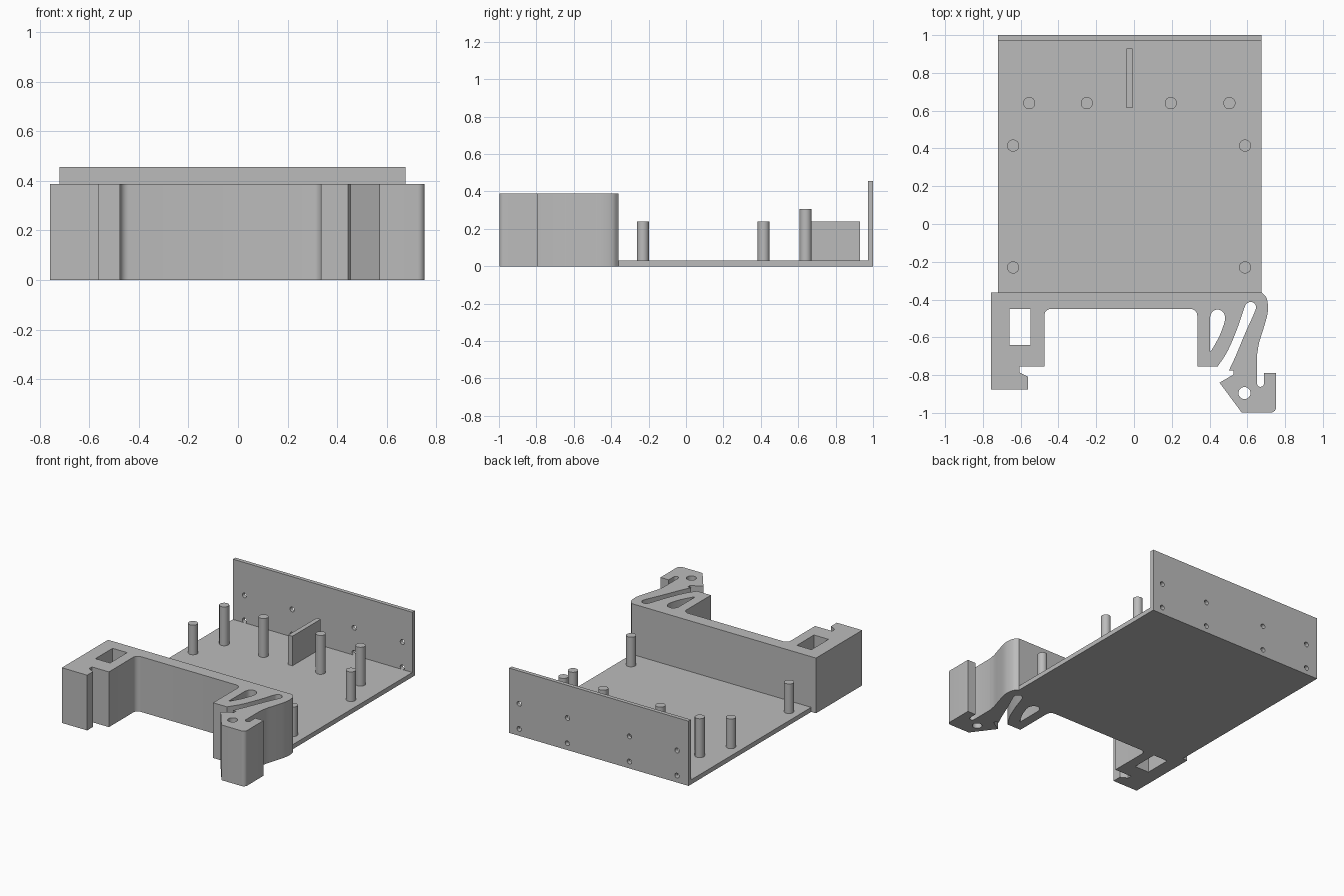
import bpy, math
from mathutils import Vector

cube = bpy.data.objects.get("Cube")
if cube:
    bpy.data.objects.remove(cube, do_unlink=True)

grey = bpy.data.materials.new("plain grey")
grey.use_nodes = True
grey.diffuse_color = (0.5, 0.5, 0.5, 1)
grey.node_tree.nodes["Principled BSDF"].inputs["Base Color"].default_value = (0.5, 0.5, 0.5, 1)


def circle(x, y, r, n=24):
    return [(x + r * math.cos(2 * math.pi * i / n), y + r * math.sin(2 * math.pi * i / n))
            for i in range(n)]


def rect(x0, x1, y0, y1):
    return [(x0, y0), (x1, y0), (x1, y1), (x0, y1)]


def flow(points, steps=5):
    """Smooth curve through the points."""
    p = [Vector(q) for q in points]
    p = [2 * p[0] - p[1]] + p + [2 * p[-1] - p[-2]]
    out = []
    for a, b, c, d in zip(p, p[1:], p[2:], p[3:]):
        for i in range(steps):
            t = i / steps
            out.append(tuple(0.5 * (2 * b + (c - a) * t + (2 * a - 5 * b + 4 * c - d) * t * t
                                    + (3 * b - a - 3 * c + d) * t ** 3)))
    return out + [tuple(p[-2])]


def fillet(corner, start, end, steps=6):
    """Rounded corner between two points."""
    s, c, e = Vector(start), Vector(corner), Vector(end)
    k = [i / steps * math.pi / 2 for i in range(steps + 1)]
    return [tuple(c + (s - c) * (1 - math.sin(t)) + (e - c) * (1 - math.cos(t))) for t in k]


def extrude(name, loops, z0, z1):
    """Solid from an outline followed by its holes."""
    curve = bpy.data.curves.new(name, "CURVE")
    curve.dimensions, curve.fill_mode = "2D", "BOTH"
    curve.extrude = (z1 - z0) / 2
    for loop in loops:
        spline = curve.splines.new("POLY")
        spline.points.add(len(loop) - 1)
        for point, (x, y) in zip(spline.points, loop):
            point.co = (x, y, 0, 1)
        spline.use_cyclic_u = True
    curve.materials.append(grey)
    obj = bpy.data.objects.new(name, curve)
    bpy.context.collection.objects.link(obj)
    bpy.ops.object.select_all(action="DESELECT")
    obj.select_set(True)
    bpy.context.view_layer.objects.active = obj
    bpy.ops.object.convert(target="MESH")
    obj = bpy.context.object
    obj.name = name
    bpy.ops.object.mode_set(mode="EDIT")
    bpy.ops.mesh.select_all(action="SELECT")
    bpy.ops.mesh.remove_doubles(threshold=0.0002)
    bpy.ops.mesh.normals_make_consistent(inside=False)
    bpy.ops.object.mode_set(mode="OBJECT")
    bpy.ops.object.shade_smooth_by_angle(angle=math.radians(32))
    obj.location.z = (z0 + z1) / 2
    return obj


# Base plate and divider rib
LEFT, RIGHT, FLOOR = -0.72, 0.675, 0.032
extrude("base_plate", [rect(LEFT, RIGHT, -0.362, 0.972)], 0, FLOOR)
extrude("divider_rib", [rect(-0.04, -0.008, 0.615, 0.93)], FLOOR, 0.24)

# Back wall, drawn flat with its screw holes and then stood upright
holes = [circle(x, z, 0.017, 16) for x in (-0.63, -0.26, 0.222, 0.597) for z in (0.048, 0.225)]
wall = extrude("back_wall", [rect(LEFT, RIGHT, 0, 0.455)] + holes, 0, 0.028)
wall.rotation_euler.x = math.pi / 2
wall.location = (0, 0.986, 0)

# Support pegs
for x in (-0.555, -0.25, 0.195, 0.505):
    extrude("tall_peg", [circle(x, 0.64, 0.032)], FLOOR, 0.305)
for x in (-0.64, 0.588):
    for y in (-0.23, 0.415):
        extrude("short_peg", [circle(x, y, 0.032)], FLOOR, 0.24)

# Mounting bracket: fixed hook, bridge and springy latch in one outline
fixed_hook = [(-0.757, -0.362), (-0.757, -0.875), (-0.56, -0.875), (-0.56, -0.81),
              (-0.607, -0.785), (-0.607, -0.755), (-0.475, -0.755)]
bridge = (fillet((-0.475, -0.45), (-0.475, -0.485), (-0.44, -0.45))
          + fillet((0.335, -0.45), (0.30, -0.45), (0.335, -0.485)))
slot = (flow([(0.443, -0.755), (0.497, -0.67), (0.548, -0.55), (0.582, -0.45), (0.597, -0.421),
              (0.622, -0.412), (0.643, -0.428), (0.641, -0.46), (0.59, -0.575),
              (0.54, -0.695), (0.503, -0.775)]))
latch = ([(0.527, -0.775), (0.527, -0.797), (0.453, -0.84), (0.57, -0.998)]
         + fillet((0.752, -0.998), (0.725, -0.998), (0.752, -0.971))
         + [(0.752, -0.79), (0.688, -0.79)]
         + fillet((0.688, -0.862), (0.688, -0.845), (0.67, -0.862))
         + fillet((0.652, -0.862), (0.668, -0.862), (0.652, -0.845)))
spring_arm = flow([(0.652, -0.69), (0.662, -0.63), (0.685, -0.555), (0.706, -0.48),
                   (0.709, -0.43), (0.70, -0.388), (0.676, -0.362)])
outline = fixed_hook + bridge + [(0.335, -0.755)] + slot + latch + spring_arm

window = rect(-0.66, -0.547, -0.64, -0.45)
relief = [(0.402, -0.675)] + flow([(0.402, -0.495), (0.413, -0.466), (0.44, -0.453),
                                   (0.47, -0.465), (0.482, -0.505), (0.458, -0.58),
                                   (0.43, -0.635), (0.408, -0.672)])
extrude("mounting_bracket", [outline, window, relief, circle(0.585, -0.895, 0.032)], 0, 0.388)
